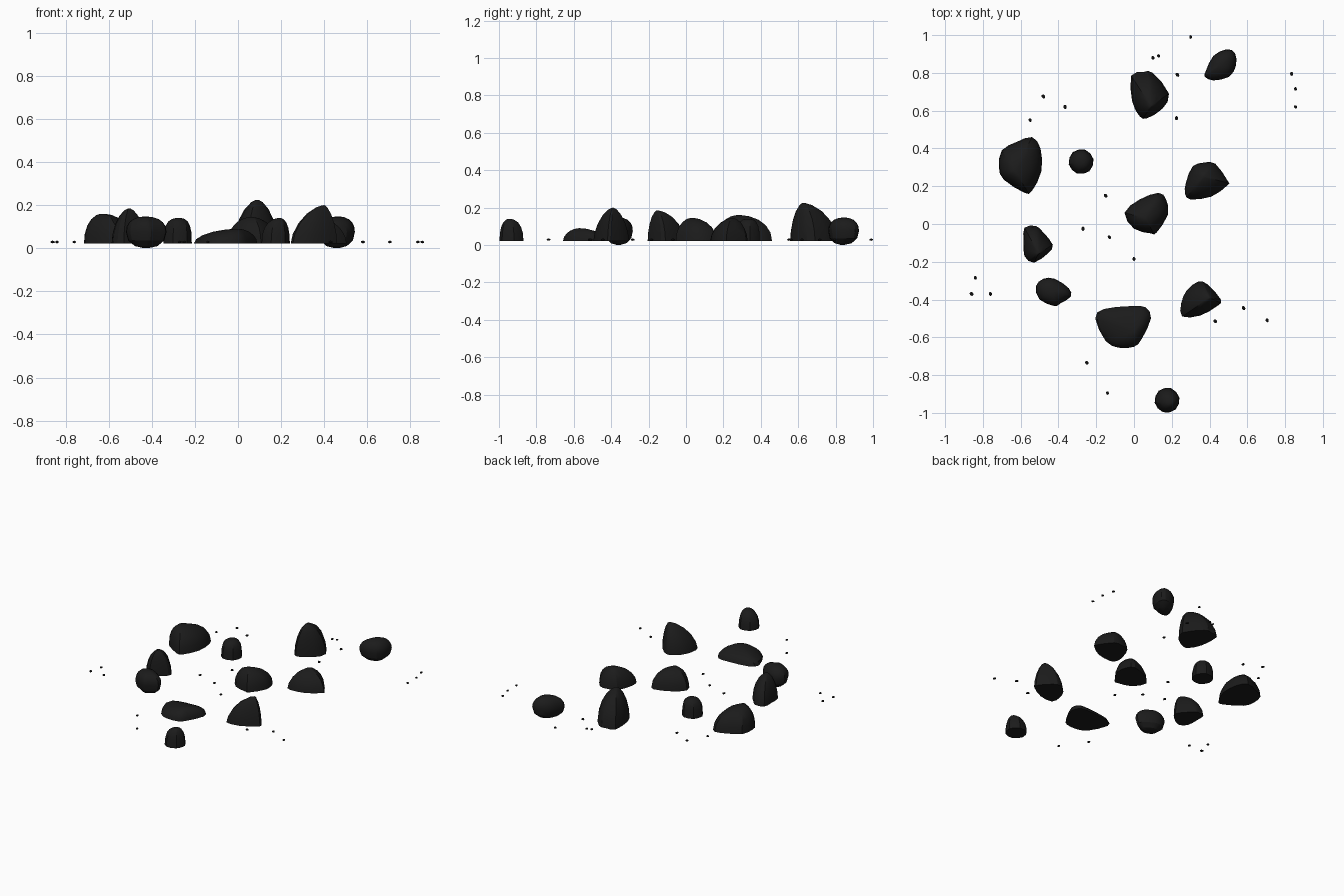
import bpy, bmesh, random
from math import sin, cos, pi, radians
from mathutils import Vector, Matrix

if "Cube" in bpy.data.objects:
    bpy.data.objects.remove(bpy.data.objects["Cube"])

random.seed(4)
mat = bpy.data.materials.new("dark_stone")
mat.diffuse_color = (0.011, 0.011, 0.011, 1)
mat.use_nodes = True
mat.node_tree.nodes["Principled BSDF"].inputs["Base Color"].default_value = mat.diffuse_color


def finish(name, bm):
    bmesh.ops.recalc_face_normals(bm, faces=bm.faces)
    mesh = bpy.data.meshes.new(name)
    bm.to_mesh(mesh)
    bm.free()
    mesh.shade_smooth()
    mesh.set_sharp_from_angle(angle=radians(28))
    mesh.materials.append(mat)
    ob = bpy.data.objects.new(name, mesh)
    bpy.context.collection.objects.link(ob)


def rounded(points):
    """Insert a curved midpoint on every side of the closed outline."""
    p = [Vector(q) for q in points]
    n = len(p)
    out = []
    for i in range(n):
        a, b, c, d = p[i - 1], p[i], p[(i + 1) % n], p[(i + 2) % n]
        out += [b, (b + c) * 0.5625 - (a + d) * 0.0625]
    return out


def rock(name, outline, peak, top, power=1.8, base=0.022, mid=None):
    """Dome lofted from a ground outline to a peak; mid gives it a round underside."""
    bm = bmesh.new()
    pts, pk = rounded(outline), Vector(peak)
    centre = sum(pts, Vector((0, 0))) / len(pts)
    waist = base if mid is None else mid
    levels = []
    if mid is not None:
        for a in (0.95, 0.65, 0.32):
            levels.append((cos(a * pi / 2) ** 0.9, mid - (mid - base) * sin(a * pi / 2) ** 0.9, centre))
    for a in (0, 0.2, 0.4, 0.6, 0.8, 0.93):
        e = 2 / power
        levels.append((cos(a * pi / 2) ** e, waist + (top - waist) * sin(a * pi / 2) ** e, pk))
    rings = [[bm.verts.new((*(o + (p - o) * s), z)) for p in pts] for s, z, o in levels]
    for lo, hi in zip(rings, rings[1:]):
        for i in range(len(pts)):
            j = (i + 1) % len(pts)
            bm.faces.new((lo[i], lo[j], hi[j], hi[i]))
    bm.faces.new(rings[0][::-1])
    tip = bm.verts.new((*pk, top))
    for i in range(len(pts)):
        bm.faces.new((rings[-1][i], rings[-1][(i + 1) % len(pts)], tip))
    finish(name, bm)


def disc(x, y, r):
    return [(x + r * cos(i * pi / 3 + 0.2), y + r * sin(i * pi / 3 + 0.2)) for i in range(6)]


# flat-bottomed stones
rock("tall_back_stone", [(-.015, .785), (.05, .805), (.1, .8), (.185, .69), (.15, .61),
     (.07, .56), (.03, .57), (-.01, .65)], (.09, .625), .225, 1.75)
rock("large_left_stone", [(-.715, .3), (-.7, .39), (-.62, .435), (-.54, .46), (-.495, .4),
     (-.49, .28), (-.54, .175), (-.58, .165), (-.69, .235)], (-.63, .28), .16, 2.1)
rock("right_stone", [(.27, .16), (.275, .22), (.31, .305), (.37, .325), (.43, .32),
     (.495, .23), (.495, .205), (.41, .145), (.3, .13)], (.37, .25), .145, 1.8)
rock("centre_stone", [(-.05, .06), (.03, .13), (.13, .165), (.17, .13), (.18, .05),
     (.12, -.045), (.09, -.05), (0, -.025)], (.06, .03), .145, 2.0)
rock("left_stone", [(-.58, -.02), (-.52, -.01), (-.48, -.045), (-.43, -.11), (-.455, -.155),
     (-.53, -.205), (-.58, -.17), (-.585, -.09)], (-.505, -.155), .185, 1.8)
rock("tall_front_stone", [(.25, -.42), (.28, -.35), (.34, -.305), (.39, -.32), (.46, -.4),
     (.44, -.435), (.35, -.485), (.255, -.49)], (.4, -.39), .2, 1.65)
rock("low_front_stone", [(-.205, -.5), (-.16, -.45), (-.02, -.435), (.06, -.44), (.09, -.5),
     (.04, -.61), (0, -.65), (-.08, -.655), (-.15, -.62)], (0, -.57), .09, 1.9)
rock("small_left_stone", disc(-.28, .33, .067), (-.275, .335), .14, 2.9)
rock("small_front_stone", disc(.175, -.933, .067), (.195, -.945), .14, 2.3)

# rounded loose stones resting on the ground
rock("round_back_stone", [(.38, .81), (.42, .89), (.49, .925), (.535, .905), (.54, .84),
     (.505, .78), (.42, .76), (.375, .78)], (.465, .845), .147, 2.3, 0, .075)
rock("round_left_stone", [(-.52, -.33), (-.48, -.29), (-.42, -.29), (-.345, -.34),
     (-.335, -.385), (-.39, -.42), (-.42, -.435), (-.5, -.4)], (-.43, -.36), .147, 2.3, 0, .075)

# scattered pebbles
pebbles = [(.3, .99), (.1, .88), (.13, .89), (.23, .79), (.225, .56), (.835, .795), (.855, .715),
           (.855, .62), (-.48, .675), (-.365, .62), (-.55, .55), (-.15, .15), (-.27, -.025),
           (-.13, -.07), (0, -.185), (-.84, -.285), (-.86, -.37), (-.76, -.37), (.58, -.445),
           (.43, -.515), (.705, -.51), (-.25, -.735), (-.14, -.895)]
for i, (x, y) in enumerate(pebbles):
    bm = bmesh.new()
    bmesh.ops.create_icosphere(bm, subdivisions=1, radius=1)
    k = random.uniform(.9, 1.15)
    bm.transform(Matrix.Translation((x, y, .029)) @ Matrix.Rotation(random.uniform(0, .8), 4, 'Z')
                 @ Matrix.Diagonal((.009 * k, .0115 * k, .0065, 1)))
    finish(f"pebble_{i + 1}", bm)
